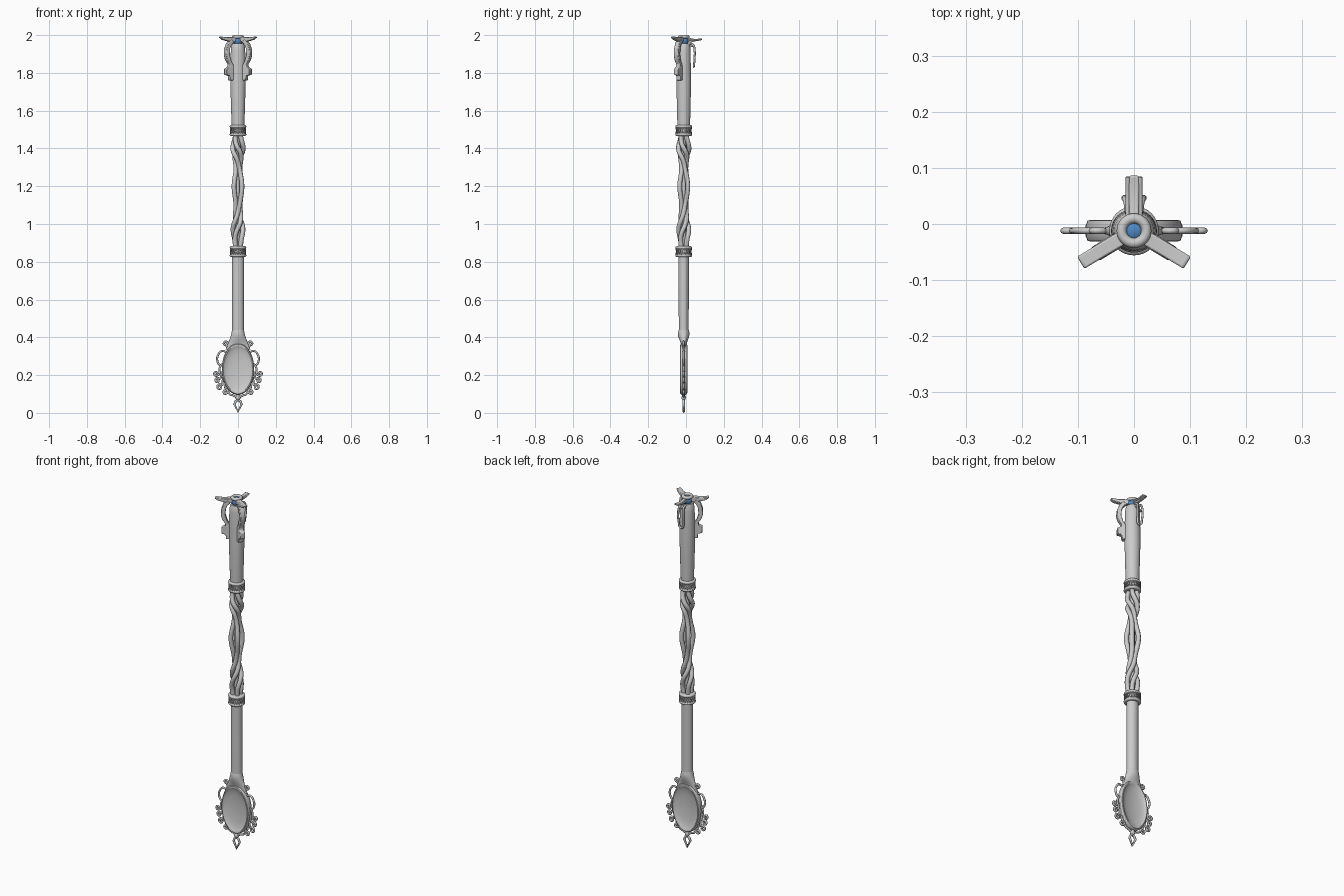
import bpy, bmesh
from math import sin, cos, pi, radians

if "Cube" in bpy.data.objects:
    bpy.data.objects.remove(bpy.data.objects["Cube"])

Y0 = -0.012   # the staff axis sits slightly in front of the origin


def finish(bm, name, angle=40):
    bmesh.ops.recalc_face_normals(bm, faces=bm.faces)
    me = bpy.data.meshes.new(name)
    bm.to_mesh(me)
    bm.free()
    ob = bpy.data.objects.new(name, me)
    bpy.context.collection.objects.link(ob)
    bpy.context.view_layer.objects.active = ob
    ob.select_set(True)
    bpy.ops.object.shade_smooth_by_angle(angle=radians(angle))
    ob.select_set(False)
    return ob


def loft(name, rings):
    bm = bmesh.new()
    vr = [[bm.verts.new(p) for p in r] for r in rings]
    n = len(vr[0])
    for a, b in zip(vr, vr[1:]):
        for i in range(n):
            bm.faces.new((a[i], a[(i + 1) % n], b[(i + 1) % n], b[i]))
    bm.faces.new(vr[0])
    bm.faces.new(vr[-1])
    return finish(bm, name)


def column(name, profile, n=32):
    """profile: (z, half width, half depth)"""
    return loft(name, [[(w * cos(2 * pi * i / n), Y0 + d * sin(2 * pi * i / n), z)
                        for i in range(n)] for z, w, d in profile])


def tube(name, paths, r, closed=False, smooth=True):
    """Round wire along one or more lists of 3D points"""
    cu = bpy.data.curves.new(name, 'CURVE')
    cu.dimensions = '3D'
    cu.bevel_depth = r
    cu.bevel_resolution = 2
    cu.resolution_u = 5
    cu.use_fill_caps = True
    for pts in paths:
        if smooth:
            sp = cu.splines.new('BEZIER')
            sp.bezier_points.add(len(pts) - 1)
            for bp, p in zip(sp.bezier_points, pts):
                bp.co = p
                bp.handle_left_type = bp.handle_right_type = 'AUTO'
        else:
            sp = cu.splines.new('POLY')
            sp.points.add(len(pts) - 1)
            for bp, p in zip(sp.points, pts):
                bp.co = (*p, 1)
        sp.use_cyclic_u = closed
    ob = bpy.data.objects.new(name, cu)
    bpy.context.collection.objects.link(ob)
    return ob


def plate(name, profile, half, ang):
    """Extrude a (radius, z, width factor) outline and aim it outward at an angle"""
    c, s = cos(radians(ang)), sin(radians(ang))
    bm = bmesh.new()
    sides = [[bm.verts.new((r * c - k * half * s, Y0 + r * s + k * half * c, z))
              for r, z in profile] for k in (-1, 1)]
    n = len(profile)
    bm.faces.new(sides[0])
    bm.faces.new(sides[1][::-1])
    for i in range(n):
        j = (i + 1) % n
        bm.faces.new((sides[0][i], sides[0][j], sides[1][j], sides[1][i]))
    ob = finish(bm, name, 35)
    bev = ob.modifiers.new('soft', 'BEVEL')
    bev.width = 0.003
    bev.segments = 2
    return ob


# Shafts
column('lower_shaft', [(0.43, .031, .026), (0.64, .031, .027), (0.84, .031, .028)])
column('upper_shaft', [(1.50, .033, .033), (1.62, .037, .036), (1.76, .041, .039), (1.86, .040, .037),
                       (1.92, .038, .036), (1.945, .035, .034), (1.955, .030, .030)])

# Lattice collars
for label, zc in (('lower', .854), ('upper', 1.495)):
    prof = []
    for s in (-1, 1):
        for t in range(9):
            a = pi * t / 8
            prof.append((zc + s * .021 - .008 * cos(a), .036 + .008 * sin(a), .036 + .008 * sin(a)))
    column(label + '_collar', prof)
    zig = [[(.039 * cos(2 * pi * i / 20), Y0 + .039 * sin(2 * pi * i / 20),
             zc + .016 * (1 if (i + k) % 2 else -1)) for i in range(20)] for k in (0, 1)]
    tube(label + '_collar_lattice', zig, .004, True, False)

# Twisted strands that open into a cage in the middle
KEYS = [(.86, .019), (.96, .027), (1.08, .013), (1.2, .030), (1.31, .013), (1.40, .028), (1.49, .019)]


def spread(z):
    for (z0, r0), (z1, r1) in zip(KEYS, KEYS[1:]):
        if z <= z1:
            t = (z - z0) / (z1 - z0)
            return r0 + (r1 - r0) * (1 - cos(pi * t)) / 2
    return KEYS[-1][1]


def step(z, a, b):
    t = min(max((z - a) / (b - a), 0), 1)
    return t * t * (3 - 2 * t)


strands = []
for k in range(4):
    path = []
    for i in range(43):
        z = .86 + .015 * i
        a = pi / 4 + k * pi / 2 + pi * (step(z, .90, 1.14) - step(z, 1.26, 1.47))
        path.append((spread(z) * cos(a), Y0 + spread(z) * sin(a), z))
    strands.append(path)
tube('twisted_strands', strands, .0125)
tube('strand_core', [[(0, Y0, .85), (0, Y0, 1.5)]], .013, smooth=False)

# Neck flowing into the spoon
column('spoon_neck', [(.335, .066, .010), (.36, .057, .013), (.38, .048, .020), (.405, .039, .029),
                      (.425, .034, .030), (.44, .031, .026)])

# Spoon bowl, hollowed on both faces
N = 48
half_profile = [(.02, .002), (.3, .003), (.55, .006), (.75, .010), (.87, .016), (.91, .019), (.96, .018), (1, .010)]
section = [(s, -d) for s, d in half_profile] + [(s, d) for s, d in reversed(half_profile)]
loft('spoon_bowl', [[(s * .086 * cos(2 * pi * i / N), Y0 + d, .232 + s * .137 * sin(2 * pi * i / N))
                     for i in range(N)] for s, d in section])


# Filigree around the bowl
def curl(cx, cz, r, start, turns):
    return [(cx + r * (1 - .7 * i / 10) * cos(start + turns * 2 * pi * i / 10), Y0,
             cz + r * (1 - .7 * i / 10) * sin(start + turns * 2 * pi * i / 10)) for i in range(11)]


def flat(*pts):
    return [(x, Y0, z) for x, z in pts]


vines = [
    flat((.055, .345), (.062, .36)) + curl(.066, .366, .013, pi * .9, -1.1),
    flat((.066, .325), (.088, .327), (.106, .305), (.110, .28), (.098, .255), (.088, .25)),
    flat((.085, .26), (.098, .235), (.100, .205)) + curl(.116, .208, .013, pi * 1.2, 1.2),
    flat((.088, .22), (.092, .185)) + curl(.109, .172, .014, pi * .8, -1.2),
    flat((.080, .19), (.082, .155)) + curl(.097, .137, .016, pi * .8, -1.2),
    flat((.070, .15), (.066, .13)) + curl(.068, .112, .014, pi * .7, 1.2),
    flat((.055, .125), (.045, .10), (.025, .092), (0, .078)),
]
vines += [[(-x, y, z) for x, y, z in v] for v in vines]
tube('filigree_scrolls', vines, .0055)

# Pointed loop at the foot
tube('foot_loop', [flat((0, .007), (.019, .046), (.012, .062), (0, .068), (-.012, .062), (-.019, .046))],
     .0065, True, False)
column('foot_bead', [(.066, .004, .004), (.072, .011, .010), (.081, .014, .012), (.090, .011, .010), (.1, .004, .004)], 16)

# Wings and curved side arms
wing = [(.018, 1.992), (.07, 1.988), (.108, 1.992), (.112, 1.987), (.095, 1.975), (.06, 1.967), (.035, 1.962), (.018, 1.966)]
arm = [(.045, 1.978), (.067, 1.958), (.079, 1.925), (.081, 1.895), (.073, 1.868), (.058, 1.847), (.059, 1.832),
       (.078, 1.822), (.078, 1.79), (.056, 1.785), (.054, 1.76), (.034, 1.76), (.034, 1.84), (.048, 1.862),
       (.058, 1.895), (.055, 1.93), (.045, 1.952), (.032, 1.962)]
for side, ang in (('right', -31), ('left', -149)):
    plate(side + '_wing', wing, .0125, ang)
    plate(side + '_arm', arm, .014, ang)

# Rear wing with twin rails and open hanging frame
rear = [(.018, 1.988), (.06, 1.979), (.098, 1.983), (.098, 1.974), (.06, 1.967), (.035, 1.960), (.018, 1.964)]
plate('rear_wing', rear, .009, 90)
rails, frames = [], []
for x in (-.011, .011):
    rails.append([(x, Y0 + .022, 1.972), (x, Y0 + .06, 1.973), (x, Y0 + .096, 1.979)])
    frames.append([(x, Y0 + .032, 1.955), (x * 1.2, Y0 + .050, 1.948), (x * 1.5, Y0 + .057, 1.925),
                   (x * 1.3, Y0 + .056, 1.86), (x * .8, Y0 + .054, 1.835), (0, Y0 + .053, 1.832)])
tube('rear_rails', rails, .004)
tube('rear_frame', frames, .0055)
plate('rear_mount', [(.03, 1.95), (.054, 1.95), (.054, 1.938), (.03, 1.935)], .012, 90)

# Cap ring with the gem inside
bpy.ops.mesh.primitive_torus_add(major_radius=.022, minor_radius=.009, major_segments=32, minor_segments=12,
                                 location=(0, Y0, 1.991))
cap = bpy.context.object
cap.name = 'cap_ring'
bpy.ops.object.shade_smooth_by_angle(angle=radians(60))
bpy.ops.mesh.primitive_uv_sphere_add(segments=24, ring_count=12, radius=.026, location=(0, Y0, 1.969))
gem = bpy.context.object
gem.name = 'gem'
gem.scale.z = .95
bpy.ops.object.shade_smooth_by_angle(angle=radians(60))
blue = bpy.data.materials.new('gem_blue')
blue.diffuse_color = (.08, .25, .55, 1)
blue.use_nodes = True
blue.node_tree.nodes["Principled BSDF"].inputs["Base Color"].default_value = blue.diffuse_color
gem.data.materials.append(blue)
